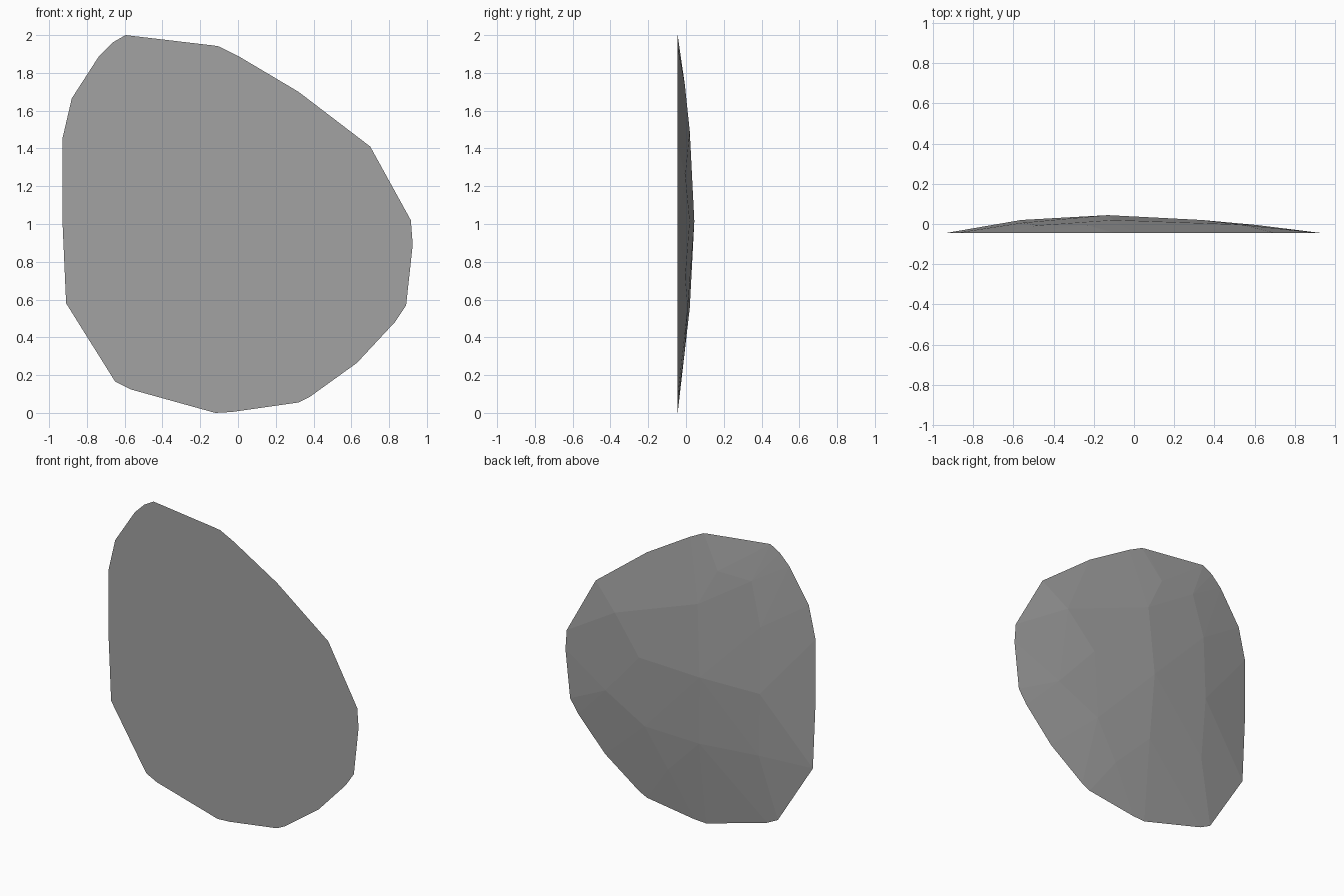
import bpy, bmesh

# outline of the flat front face (x, z)
OUTLINE = [
    (-0.595, 2.0), (-0.13, 1.945), (-0.10, 1.94), (0.0, 1.89), (0.32, 1.70),
    (0.70, 1.41), (0.915, 1.02), (0.925, 0.89), (0.89, 0.57), (0.83, 0.48),
    (0.63, 0.265), (0.38, 0.085), (0.32, 0.055), (-0.03, 0.005), (-0.12, 0.0),
    (-0.57, 0.125), (-0.65, 0.165), (-0.91, 0.58), (-0.93, 1.03),
    (-0.93, 1.45), (-0.88, 1.665), (-0.735, 1.89), (-0.665, 1.96)]

# facet corners on the shallow domed back (x, y, z)
DOME = [
    (-0.13, 0.044, 1.015), (0.335, 0.020, 1.015), (-0.56, 0.020, 1.01),
    (-0.555, 0.006, 1.45), (-0.10, 0.020, 1.49), (-0.23, -0.006, 1.736),
    (-0.48, -0.007, 1.735), (0.53, -0.003, 1.255), (0.60, -0.004, 0.715),
    (0.30, 0.010, 0.56), (-0.11, 0.020, 0.557), (-0.54, 0.003, 0.585),
    (0.14, -0.009, 0.307)]
FRONT_Y = -0.044

# faceted slab: convex hull of the flat face and the dome corners
bm = bmesh.new()
for x, z in OUTLINE:
    bm.verts.new((x, FRONT_Y, z))
for p in DOME:
    bm.verts.new(p)
hull = bmesh.ops.convex_hull(bm, input=bm.verts[:])
loose = [v for v in bm.verts if not v.link_faces]
bmesh.ops.delete(bm, geom=loose, context='VERTS')

# merge the front triangles into one flat face
bmesh.ops.dissolve_limit(bm, angle_limit=0.004, verts=bm.verts[:], edges=bm.edges[:])
bmesh.ops.recalc_face_normals(bm, faces=bm.faces[:])

mesh = bpy.data.meshes.new("stone_slab")
bm.to_mesh(mesh)
bm.free()
slab = bpy.data.objects.new("stone_slab", mesh)
bpy.context.collection.objects.link(slab)

# single grey colour
grey = bpy.data.materials.new("stone grey")
grey.diffuse_color = (0.36, 0.36, 0.36, 1)
mesh.materials.append(grey)
